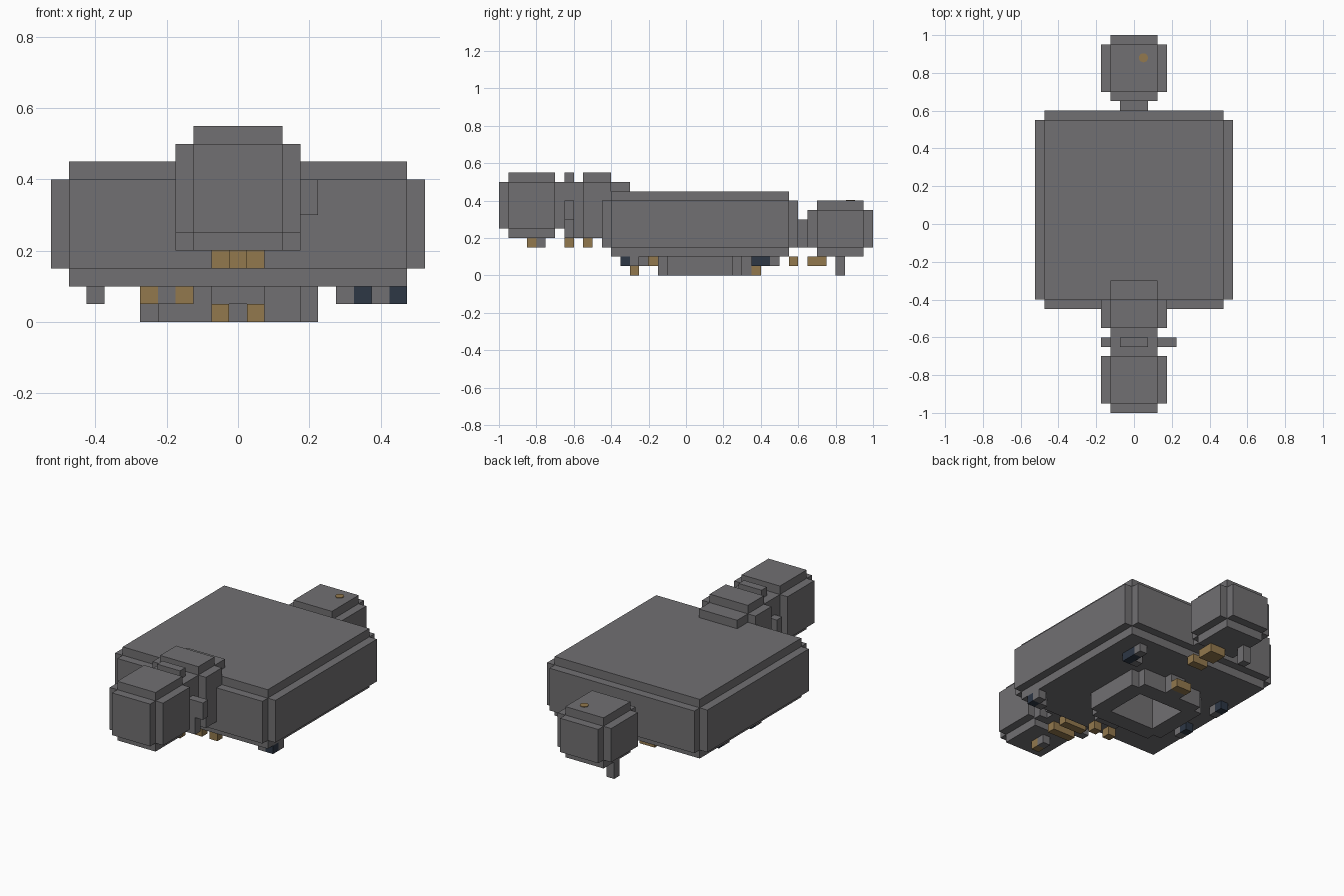
import bpy
import bmesh
import math

STEP = 0.05  # edge of one block

cube = bpy.data.objects.get("Cube")
if cube:
    bpy.data.objects.remove(cube, do_unlink=True)


def make_material(name, rgb):
    mat = bpy.data.materials.new(name)
    mat.use_nodes = True
    mat.diffuse_color = (*rgb, 1)
    mat.node_tree.nodes["Principled BSDF"].inputs["Base Color"].default_value = (*rgb, 1)
    return mat


grey = make_material("warm_grey", (0.165, 0.16, 0.168))
tan = make_material("tan", (0.29, 0.19, 0.075))
navy = make_material("dark_navy", (0.026, 0.038, 0.06))


def cells(x, y, z):
    """Block cells in the half-open ranges x, y, z."""
    return {(i, j, k) for i in range(*x) for j in range(*y) for k in range(*z)}


def rounded(x, y, z, axes=(0, 1, 2)):
    """A box of cells without those along its edges."""
    ranges = (x, y, z)
    return {c for c in cells(x, y, z)
            if sum(c[a] in (ranges[a][0], ranges[a][1] - 1) for a in axes) < 2}


def build(name, blocks, mat):
    """Skin a set of cells with its outer faces and merge the flat ones."""
    bm = bmesh.new()
    corners = {}

    def corner(p):
        if p not in corners:
            # cells are centred on the middle plane sideways
            corners[p] = bm.verts.new(((p[0] - 0.5) * STEP, p[1] * STEP, p[2] * STEP))
        return corners[p]

    for c in blocks:
        for axis in range(3):
            u, v = (axis + 1) % 3, (axis + 2) % 3
            for side in (0, 1):
                near = list(c)
                near[axis] += 1 if side else -1
                if tuple(near) in blocks:
                    continue
                loop = []
                for du, dv in ((0, 0), (1, 0), (1, 1), (0, 1)):
                    p = list(c)
                    p[axis] += side
                    p[u] += du
                    p[v] += dv
                    loop.append(corner(tuple(p)))
                bm.faces.new(loop if side else loop[::-1])
    bmesh.ops.dissolve_limit(bm, angle_limit=math.radians(1),
                             verts=bm.verts[:], edges=bm.edges[:])
    mesh = bpy.data.meshes.new(name)
    bm.to_mesh(mesh)
    bm.free()
    mesh.materials.append(mat)
    obj = bpy.data.objects.new(name, mesh)
    bpy.context.collection.objects.link(obj)
    return obj


def block(name, x, y, z, mat=grey):
    return build(name, cells(x, y, z), mat)


# Main body with a square shaft opening through the underside collar
shaft = cells((-3, 3), (-1, 4), (0, 7))
hull = rounded((-10, 11), (-9, 12), (2, 9))
collar = rounded((-5, 5), (-3, 6), (0, 2), axes=(0, 1))
build("body", (hull | collar) - shaft, grey)

# Front end: rounded head, neck and shoulder piece
build("front_head", rounded((-3, 4), (-20, -13), (4, 11)), grey)
block("neck", (-2, 3), (-13, -11), (4, 10))
block("neck_crest", (-1, 2), (-13, -12), (10, 11))
block("shoulder", (-3, 4), (-11, -9), (4, 10))
block("shoulder_cap", (-2, 3), (-11, -8), (10, 11))
block("shoulder_rear", (-2, 3), (-9, -6), (9, 10))
block("shoulder_link", (-3, 4), (-9, -8), (8, 10))
block("neck_knob_left", (3, 5), (-13, -12), (6, 8))
block("neck_post_left", (3, 4), (-13, -12), (4, 6))
block("neck_post_right", (-3, -2), (-13, -12), (4, 8))

# Rear end: rounded pod on a short stalk, with a peg below
build("rear_pod", rounded((-3, 4), (13, 20), (2, 8)), grey)
block("rear_stalk", (-1, 2), (12, 13), (3, 6))
block("rear_peg", (-2, -1), (16, 17), (0, 2))
bpy.ops.mesh.primitive_cylinder_add(vertices=16, radius=0.024, depth=0.008,
                                    location=(0.05, 0.88, 0.4))
dot = bpy.context.object
dot.name = "rear_pod_dot"
dot.data.materials.append(tan)

# Tan studs beneath the head, neck and rear pod
block("head_stud", (0, 1), (-17, -16), (3, 4), tan)
block("head_stud_back", (0, 1), (-16, -15), (3, 4))
block("neck_stud", (-1, 2), (-13, -12), (3, 4), tan)
block("shoulder_stud", (-1, 2), (-11, -10), (3, 4), tan)
block("rear_pod_stud", (0, 2), (13, 15), (1, 2), tan)
block("rear_body_stud", (0, 2), (11, 12), (1, 2), tan)

# Tan studs around the collar
block("collar_front_stud", (-1, 1), (-4, -3), (1, 2), tan)
block("collar_front_bar", (-1, 2), (-5, -4), (1, 2))
for side, i in (("right", -1), ("left", 1)):
    block("collar_front_tip_" + side, (i, i + 1), (-6, -5), (0, 1), tan)
block("collar_rear_bar", (-1, 1), (6, 7), (0, 2))
block("collar_rear_tip", (-1, 1), (7, 8), (0, 1), tan)
for label, i, mat in (("outer", -5, tan), ("middle", -4, grey), ("inner", -3, tan)):
    block("collar_side_stud_" + label, (i, i + 1), (-4, -3), (1, 2), mat)

# Small feet: a navy core with grey neighbours
block("front_left_foot", (9, 10), (-7, -6), (1, 2), navy)
block("front_left_foot_side", (8, 9), (-7, -6), (1, 2))
block("front_left_foot_back", (9, 10), (-6, -5), (1, 2))
block("rear_left_foot", (7, 8), (7, 9), (1, 2), navy)
block("rear_left_foot_side", (6, 7), (7, 8), (1, 2))
block("rear_left_foot_back", (7, 8), (9, 10), (1, 2))
for label, j in (("front", -2), ("rear", 4)):
    block(label + "_right_foot", (-8, -7), (j, j + 1), (1, 2))
    block(label + "_right_foot_core", (-8, -7), (j + 1, j + 2), (1, 2), navy)
